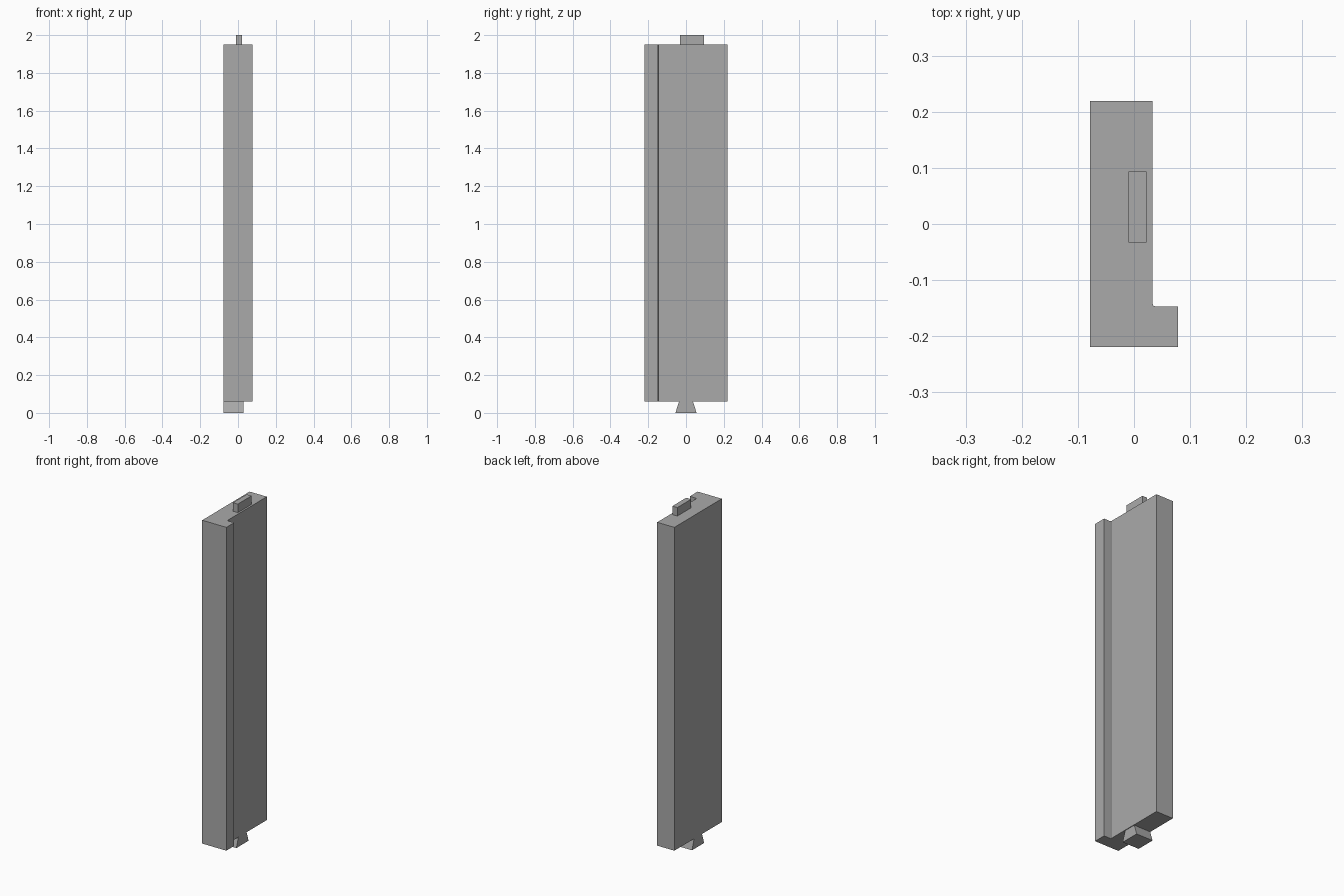
import bpy
import bmesh
from mathutils import Vector

cube = bpy.data.objects.get("Cube")
if cube:
    bpy.data.objects.remove(cube, do_unlink=True)

# Single grey material
grey = bpy.data.materials.new("plain_grey")
grey.use_nodes = True
colour = (0.4, 0.4, 0.4, 1.0)
grey.diffuse_color = colour
grey.node_tree.nodes["Principled BSDF"].inputs["Base Color"].default_value = colour


def extrude_profile(name, points, direction):
    """Make a solid by sweeping a closed flat outline along a direction."""
    bm = bmesh.new()
    face = bm.faces.new([bm.verts.new(p) for p in points])
    swept = bmesh.ops.extrude_face_region(bm, geom=[face])["geom"]
    verts = [g for g in swept if isinstance(g, bmesh.types.BMVert)]
    bmesh.ops.translate(bm, verts=verts, vec=Vector(direction))
    bmesh.ops.recalc_face_normals(bm, faces=bm.faces)
    mesh = bpy.data.meshes.new(name)
    bm.to_mesh(mesh)
    bm.free()
    mesh.materials.append(grey)
    obj = bpy.data.objects.new(name, mesh)
    bpy.context.collection.objects.link(obj)
    return obj


BACK, FACE, LIP = -0.078, 0.033, 0.078    # x planes
HALF_DEPTH, STEP = 0.219, -0.147          # y planes
BOTTOM, TOP = 0.06, 1.95                  # body z range
FILLET = 0.005

# Tall L-shaped panel with a lip along the front and an eased inner corner
outline = [(BACK, -HALF_DEPTH), (LIP, -HALF_DEPTH), (LIP, STEP),
           (FACE + FILLET, STEP), (FACE + FILLET * 0.3, STEP + FILLET * 0.3),
           (FACE, STEP + FILLET), (FACE, HALF_DEPTH), (BACK, HALF_DEPTH)]
extrude_profile("panel_body", [(x, y, BOTTOM) for x, y in outline],
                (0, 0, TOP - BOTTOM))

# Rectangular tenon on the top end
tenon = [(-0.01, -0.033), (0.022, -0.033), (0.022, 0.094), (-0.01, 0.094)]
extrude_profile("top_tenon", [(x, y, TOP) for x, y in tenon], (0, 0, 2 - TOP))

# Dovetail key across the bottom end
dovetail = [(-0.056, 0), (0.056, 0), (0.037, BOTTOM), (-0.037, BOTTOM)]
extrude_profile("bottom_dovetail", [(BACK, y, z) for y, z in dovetail],
                (0.029 - BACK, 0, 0))
